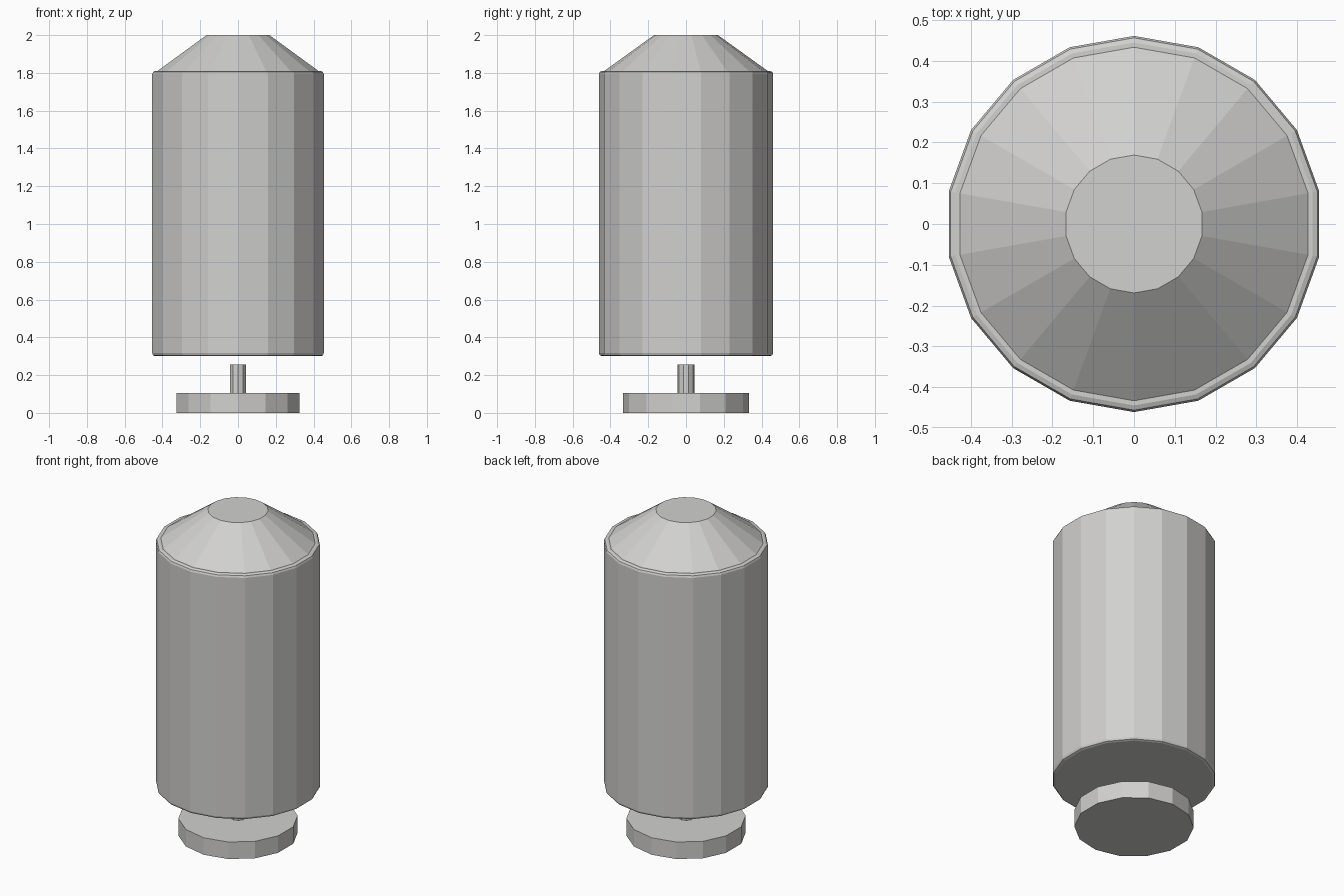
import bpy
import bmesh
from math import sin, cos, tau, radians

default_cube = bpy.data.objects.get("Cube")
if default_cube:
    bpy.data.objects.remove(default_cube, do_unlink=True)

# Single grey material shared by every part
grey = bpy.data.materials.new("light_grey")
grey.use_nodes = True
grey.diffuse_color = (0.64, 0.635, 0.62, 1)
grey.node_tree.nodes["Principled BSDF"].inputs["Base Color"].default_value = grey.diffuse_color


def prism(name, sides, bottom_z, top_z, bottom_radius, top_radius):
    """Closed flat-faced drum with one corner pointing along +y."""
    bm = bmesh.new()
    rings = []
    for z, radius in ((bottom_z, bottom_radius), (top_z, top_radius)):
        angles = [tau * i / sides for i in range(sides)]
        rings.append([bm.verts.new((-radius * sin(a), radius * cos(a), z)) for a in angles])
    low, high = rings
    for i in range(sides):
        j = (i + 1) % sides
        bm.faces.new((low[i], low[j], high[j], high[i]))
    bm.faces.new(low[::-1])
    bm.faces.new(high)
    bmesh.ops.recalc_face_normals(bm, faces=bm.faces)
    mesh = bpy.data.meshes.new(name)
    bm.to_mesh(mesh)
    bm.free()
    mesh.materials.append(grey)
    obj = bpy.data.objects.new(name, mesh)
    bpy.context.collection.objects.link(obj)
    return obj


# Foot disc and the short pin standing on it
prism("foot_disc", 14, 0, 0.105, 0.334, 0.334)
prism("foot_pin", 10, 0.105, 0.255, 0.045, 0.045)

# Main drum with softened rims
drum = prism("main_drum", 18, 0.3, 1.81, 0.461, 0.461)
bevel = drum.modifiers.new("rim_bevel", "BEVEL")
bevel.width = 0.016
bevel.segments = 2
bevel.limit_method = "ANGLE"
bevel.angle_limit = radians(40)

# Tapered cap on the drum
prism("tapered_cap", 18, 1.808, 2.0, 0.436, 0.169)
